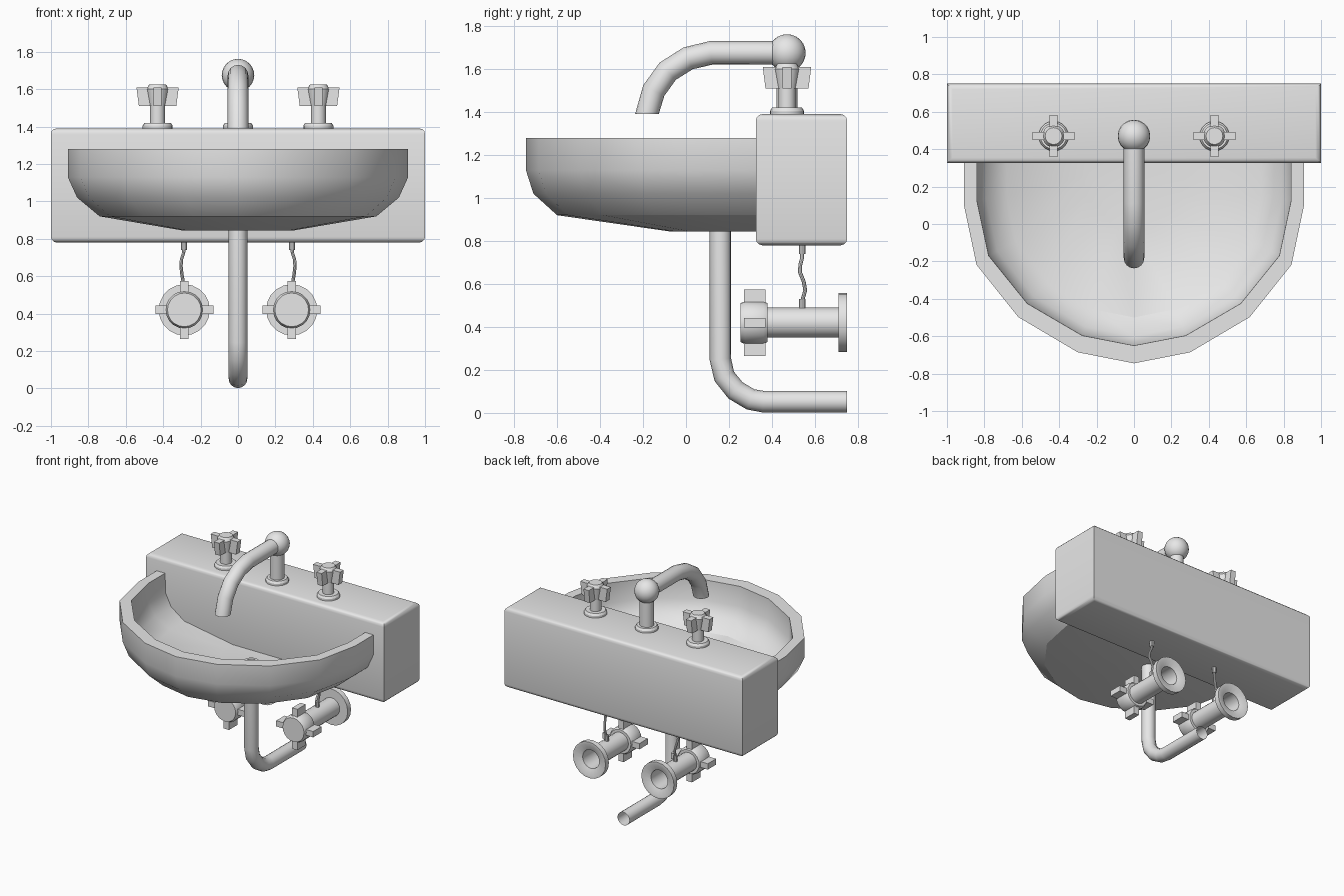
import bpy, bmesh
from math import sin, cos, pi
from mathutils import Vector, Matrix

cube = bpy.data.objects.get("Cube")
if cube:
    bpy.data.objects.remove(cube, do_unlink=True)

GREY = (0.8, 0.8, 0.8, 1)
grey = bpy.data.materials.new("plain grey")
grey.use_nodes = True
grey.diffuse_color = GREY
grey.node_tree.nodes["Principled BSDF"].inputs["Base Color"].default_value = GREY


def finish(name, bm, matrix=Matrix(), angle=30):
    """Turn a bmesh into a named, shaded object."""
    bmesh.ops.recalc_face_normals(bm, faces=bm.faces)
    mesh = bpy.data.meshes.new(name)
    bm.to_mesh(mesh)
    bm.free()
    mesh.transform(matrix)
    mesh.materials.append(grey)
    ob = bpy.data.objects.new(name, mesh)
    bpy.context.collection.objects.link(ob)
    bpy.ops.object.select_all(action='DESELECT')
    ob.select_set(True)
    bpy.context.view_layer.objects.active = ob
    bpy.ops.object.shade_smooth_by_angle(angle=angle * pi / 180)
    return ob


def bridge(bm, rings, closed=True):
    """Join neighbouring rings of vertices with quads."""
    for a, b in zip(rings, rings[1:]):
        n = len(a)
        for i in range(n if closed else n - 1):
            j = (i + 1) % n
            bm.faces.new((a[i], a[j], b[j], b[i]))


def lathe(name, profile, matrix, sides=20, cap=True):
    """Turn a (radius, height) profile around local z."""
    bm = bmesh.new()
    rings = [[bm.verts.new((r * cos(2 * pi * i / sides), r * sin(2 * pi * i / sides), z))
              for i in range(sides)] for r, z in profile]
    bridge(bm, rings)
    if cap:
        bm.faces.new(rings[0])
        bm.faces.new(rings[-1])
    return finish(name, bm, matrix)


def tube(name, path, radius, end=None, sides=16):
    """Sweep a circle along a path lying close to the yz plane."""
    pts = [Vector(p) for p in path]
    side = Vector((1, 0, 0))
    bm = bmesh.new()
    rings = []
    for i, p in enumerate(pts):
        before = (p - pts[max(i - 1, 0)]).normalized()
        after = (pts[min(i + 1, len(pts) - 1)] - p).normalized()
        tangent = (before + after).normalized()
        if end and i == len(pts) - 1:
            tangent = Vector(end)
        up = side.cross(tangent).normalized()
        rings.append([bm.verts.new(p + radius * (cos(a) * side + sin(a) * up))
                      for a in (2 * pi * k / sides for k in range(sides))])
    bridge(bm, rings)
    return finish(name, bm)


def cross_arms(name, outline, half, matrix):
    """Four flat arms, each an extruded (reach, height) outline."""
    bm = bmesh.new()
    for k in range(4):
        turn = Matrix.Rotation(k * pi / 2, 3, 'Z')
        sides = [[bm.verts.new(turn @ Vector((r, s, z))) for r, z in outline]
                 for s in (-half, half)]
        bridge(bm, sides)
        bm.faces.new(sides[0])
        bm.faces.new(sides[1])
    return finish(name, bm, matrix)


# Back block: long and end edges rounded, upright edges sharp
bm = bmesh.new()
bmesh.ops.create_cube(bm, size=1)
bmesh.ops.scale(bm, vec=(2, 0.425, 0.61), verts=bm.verts)
bmesh.ops.translate(bm, vec=(0, 0.5375, 1.085), verts=bm.verts)
flat_edges = [e for e in bm.edges if abs(e.verts[0].co.z - e.verts[1].co.z) < 0.01]
bmesh.ops.bevel(bm, geom=flat_edges, offset=0.03, segments=3, profile=0.5, affect='EDGES')
finish("back_block", bm)

# Basin: half-oval rings from the underside, over the rim, to the inner floor
WALL = 0.33
half_plan = [(1, 0.02), (1, -0.21), (0.925, -0.51), (0.68, -0.77), (0.33, -0.945)]
plan = half_plan + [(0, -1)] + [(-u, v) for u, v in reversed(half_plan)]
levels = [  # height, half width, depth
    (0.845, 0.30, 0.41), (0.92, 0.74, 0.93), (1.02, 0.86, 1.04),
    (1.13, 0.91, 1.075), (1.28, 0.91, 1.075),
    (1.28, 0.84, 0.98), (1.13, 0.835, 0.975), (1.04, 0.79, 0.93),
    (0.96, 0.68, 0.83), (0.89, 0.27, 0.37)]
bm = bmesh.new()
rings = [[bm.verts.new((u * w, WALL + v * d, z)) for u, v in plan] for z, w, d in levels]
bridge(bm, rings, closed=False)
bm.faces.new(rings[0])
bm.faces.new(rings[-1])
finish("basin", bm)

# Drain ring and waste pipe
lathe("drain_ring", [(0.052, 0), (0.052, 0.018), (0.03, 0.018), (0.03, 0.004)],
      Matrix.Translation((0, 0.16, 0.885)))
waste = [(0.16, 0.86), (0.16, 0.25), (0.178, 0.17), (0.23, 0.105),
         (0.30, 0.063), (0.36, 0.052), (0.75, 0.052)]
tube("waste_pipe", [(0, y, z) for y, z in waste], 0.05)

# Spout with its base, column and ball
TAP_Y, TOP = 0.47, 1.39
tap_base = [(0.08, 0), (0.08, 0.015), (0.07, 0.03)]
lathe("spout_column", tap_base + [(0.05, 0.03), (0.05, 0.26)],
      Matrix.Translation((0, TAP_Y, TOP)))
bm = bmesh.new()
bmesh.ops.create_uvsphere(bm, u_segments=20, v_segments=12, radius=0.087)
finish("spout_ball", bm, Matrix.Translation((0, TAP_Y, 1.675)))
spout = [(TAP_Y, 1.675), (0.115, 1.675), (0.01, 1.65),
         (-0.085, 1.59), (-0.15, 1.5), (-0.182, TOP)]
tube("spout", [(0, y, z) for y, z in spout], 0.055, end=(0, 0, -1))

for label, s in (("left", 1), ("right", -1)):
    # Tap handle
    spot = Matrix.Translation((s * 0.43, TAP_Y, TOP))
    lathe(label + "_tap_stem", tap_base + [(0.04, 0.03), (0.04, 0.13)], spot)
    lathe(label + "_tap_hub", [(0.045, 0.12), (0.06, 0.21), (0.045, 0.235)], spot)
    cross_arms(label + "_tap_arms",
               [(0.01, 0.12), (0.1, 0.12), (0.113, 0.22), (0.01, 0.22)], 0.022, spot)

    # Shut-off valve: hollow body and wall flange, local z pointing to the front
    spot = Matrix.Translation((s * 0.287, 0.75, 0.42)) @ Matrix.Rotation(pi / 2, 4, 'X')
    lathe(label + "_valve_body",
          [(0.07, 0.3), (0.07, 0.02), (0.12, 0), (0.137, 0), (0.137, 0.04),
           (0.07, 0.04), (0.07, 0.38)], spot, cap=False)
    lathe(label + "_valve_hub", [(0.09, 0.37), (0.1, 0.39), (0.1, 0.475), (0.09, 0.497)], spot)
    cross_arms(label + "_valve_arms",
               [(0.02, 0.38), (0.155, 0.38), (0.155, 0.48), (0.02, 0.48)], 0.022, spot)

    # Wavy supply hose with a collar at each end
    hose = [(0.29, 0.54, 0.52), (0.293, 0.555, 0.57), (0.3, 0.548, 0.61),
            (0.305, 0.53, 0.655), (0.302, 0.532, 0.69), (0.292, 0.54, 0.72), (0.287, 0.54, 0.76)]
    tube(label + "_hose", [(s * x, y, z) for x, y, z in hose], 0.009, sides=8)
    for end, z in (("lower", 0.48), ("upper", 0.74)):
        lathe(f"{label}_{end}_collar", [(0.016, 0), (0.016, 0.05)],
              Matrix.Translation((s * 0.288, 0.54, z)), sides=10)
